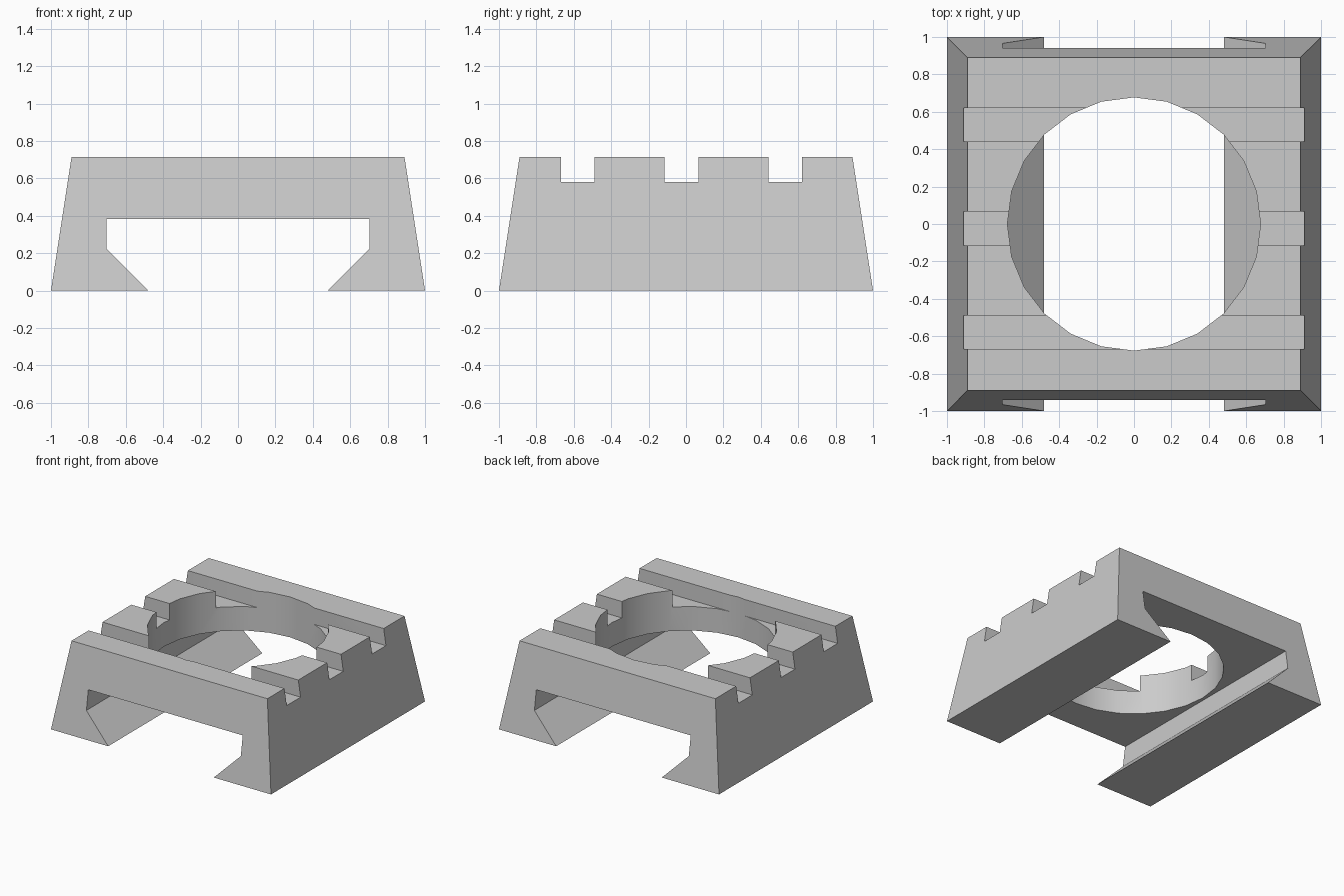
import bpy, bmesh, math
from mathutils import Vector

cube = bpy.data.objects.get("Cube")
if cube:
    bpy.data.objects.remove(cube, do_unlink=True)

grey = bpy.data.materials.new("plain grey")
grey.use_nodes = True
grey.diffuse_color = (0.6, 0.6, 0.6, 1)
grey.node_tree.nodes["Principled BSDF"].inputs["Base Color"].default_value = grey.diffuse_color


def make_object(name, bm):
    bmesh.ops.recalc_face_normals(bm, faces=bm.faces)
    mesh = bpy.data.meshes.new(name)
    bm.to_mesh(mesh)
    bm.free()
    mesh.materials.append(grey)
    obj = bpy.data.objects.new(name, mesh)
    bpy.context.collection.objects.link(obj)
    return obj


def prism(name, profile, direction):
    """Extrude a closed outline along a direction."""
    bm = bmesh.new()
    face = bm.faces.new([bm.verts.new(p) for p in profile])
    extruded = bmesh.ops.extrude_face_region(bm, geom=[face])["geom"]
    verts = [g for g in extruded if isinstance(g, bmesh.types.BMVert)]
    bmesh.ops.translate(bm, verts=verts, vec=Vector(direction))
    return make_object(name, bm)


# Tapered block
HEIGHT, TOP_HALF = 0.715, 0.89
corners = [(-1, -1), (1, -1), (1, 1), (-1, 1)]
block = prism("slotted_block", [(x, y, 0) for x, y in corners], (0, 0, HEIGHT))
for v in block.data.vertices:
    if v.co.z > 0.1:
        v.co.x *= TOP_HALF
        v.co.y *= TOP_HALF

# Undercut channel running front to back, open at the bottom
half = [(0.58, -0.1), (0.48, -0.1), (0.48, 0), (0.702, 0.222), (0.702, 0.383)][1:]
outline = half + [(-x, z) for x, z in reversed(half)]
cutters = [prism("channel_cutter", [(x, -1.2, z) for x, z in outline], (0, 2.4, 0))]

# Round opening through the deck only
SIDES, RADIUS = 24, 0.677
ring = [(RADIUS * math.sin(math.tau * i / SIDES), RADIUS * math.cos(math.tau * i / SIDES), 0.3)
        for i in range(SIDES)]
cutters.append(prism("opening_cutter", ring, (0, 0, 0.6)))

# Three grooves across the top
for i in range(3):
    y = -0.578 + i * 0.554
    rect = [(-1.2, y - 0.09, 0.58), (-1.2, y + 0.09, 0.58),
            (-1.2, y + 0.09, 0.9), (-1.2, y - 0.09, 0.9)]
    cutters.append(prism(f"groove_cutter_{i + 1}", rect, (2.4, 0, 0)))

for cutter in cutters:
    cutter.hide_render = True
    mod = block.modifiers.new(cutter.name, 'BOOLEAN')
    mod.operation = 'DIFFERENCE'
    mod.solver = 'EXACT'
    mod.object = cutter

# Bake the cuts, then remove the cutters
bpy.context.view_layer.update()
cut_mesh = bpy.data.meshes.new_from_object(
    block.evaluated_get(bpy.context.evaluated_depsgraph_get()))
block.modifiers.clear()
block.data = cut_mesh
cut_mesh.materials.clear()
cut_mesh.materials.append(grey)
for cutter in cutters:
    bpy.data.objects.remove(cutter, do_unlink=True)

# Smooth round wall, crisp edges elsewhere
bpy.ops.object.select_all(action='DESELECT')
block.select_set(True)
bpy.context.view_layer.objects.active = block
bpy.ops.object.shade_smooth_by_angle(angle=math.radians(30))
